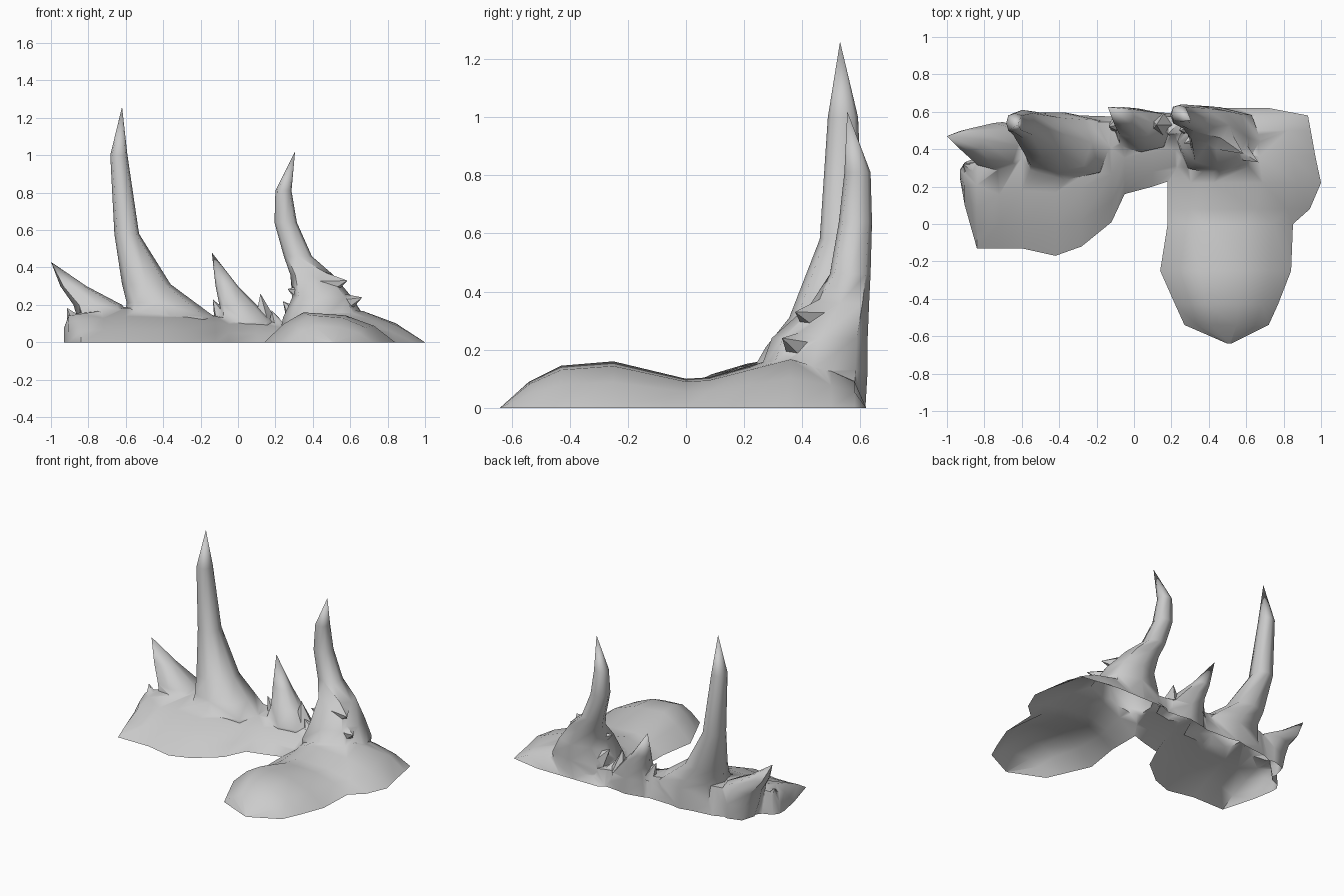
import bpy, bmesh
from math import sin, cos, pi, radians, copysign
from mathutils import Vector

cube = bpy.data.objects.get("Cube")
if cube:
    bpy.data.objects.remove(cube, do_unlink=True)

grey = bpy.data.materials.new("plain grey")
grey.use_nodes = True
grey.diffuse_color = (0.6, 0.6, 0.6, 1)
grey.node_tree.nodes["Principled BSDF"].inputs["Base Color"].default_value = grey.diffuse_color

SKIRT = -0.06   # solids reach below the ground and are trimmed at the end


def finish(name, bm):
    bmesh.ops.remove_doubles(bm, verts=bm.verts, dist=0.0005)
    bmesh.ops.recalc_face_normals(bm, faces=bm.faces)
    mesh = bpy.data.meshes.new(name)
    bm.to_mesh(mesh)
    bm.free()
    mesh.materials.append(grey)
    obj = bpy.data.objects.new(name, mesh)
    bpy.context.collection.objects.link(obj)
    return obj


def loft(name, rows, pointed=False):
    """Closed solid skinned over equal-length point loops."""
    bm = bmesh.new()
    rows = [[bm.verts.new(p) for p in row] for row in rows]
    count = len(rows[0])
    for a, b in zip(rows, rows[1:]):
        for i in range(count):
            j = (i + 1) % count
            bm.faces.new((a[i], a[j], b[j], b[i]))
    bm.faces.new(rows[0])
    if not pointed:
        bm.faces.new(rows[-1])
    return finish(name, bm)


def soft_square(value):
    return copysign(abs(value) ** 0.75, value)


def horn(name, rings, sides=8):
    """Tapered horn; each ring is x, y, z, x radius, y radius, from base to tip."""
    turns = [2 * pi * i / sides for i in range(sides)]
    rows = [[(x + rx * soft_square(cos(a)), y + ry * soft_square(sin(a)), z) for a in turns]
            for x, y, z, rx, ry in rings]
    return loft(name, rows, True)


def thorn(name, base, tip, radius):
    """Small cone aimed from base to tip."""
    base, tip = Vector(base), Vector(tip)
    axis = tip - base
    bm = bmesh.new()
    bmesh.ops.create_cone(bm, cap_ends=True, segments=5, radius1=radius, radius2=0,
                          depth=axis.length)
    turn = axis.to_track_quat("Z", "Y")
    for v in bm.verts:
        v.co = turn @ v.co + (base + tip) / 2
    return finish(name, bm)


# Ridge mound: stations of x, front y, back y, height
ridge = [(-.93, .24, .29, .08), (-.905, .1, .33, .155), (-.84, -.13, .355, .165),
         (-.72, -.13, .51, .185), (-.6, -.13, .56, .2), (-.42, -.17, .58, .19),
         (-.28, -.12, .58, .175), (-.12, .01, .575, .15), (-.05, .16, .59, .14),
         (.1, .2, .6, .13), (.22, .24, .59, .115), (.34, .25, .6, .1)]
ridge_section = [(0, 0), (.2, .36), (.45, .7), (.7, .92), (.95, .95), (1, 0)]
ground = loft("spiked_ground", [
    [(x, f, SKIRT)] + [(x, f + (b - f) * t, h * k) for t, k in ridge_section] + [(x, b, SKIRT)]
    for x, f, b, h in ridge])

# Front lobe mound: stations of y, low x, high x, height
lobe = [(-.64, .5, .52, 0), (-.54, .27, .72, .09), (-.43, .22, .77, .145),
        (-.25, .14, .84, .16), (0, .18, .85, .1), (.08, .18, .94, .105),
        (.22, .18, 1, .145), (.36, .18, .97, .185), (.5, .19, .945, .14),
        (.58, .2, .93, .1), (.62, .25, .72, 0)]
lobe_section = [(1, 0), (.84, .55), (.62, .9), (.3, 1), (.15, .62), (0, 0)]
parts = [loft("lobe_mound", [
    [(b, y, SKIRT)] + [(a + (b - a) * t, y, h * k) for t, k in lobe_section] + [(a, y, SKIRT)]
    for y, a, b, h in lobe])]

# Large horns, flaring into the mounds
parts += [
    horn("tall_horn", [(-.36, .41, -.04, .27, .185), (-.37, .415, .14, .24, .18),
                       (-.41, .435, .21, .185, .16), (-.49, .475, .31, .13, .12),
                       (-.595, .535, .58, .066, .075), (-.637, .54, 1, .046, .052),
                       (-.62, .53, 1.26, 0, 0)]),
    horn("bent_horn", [(.43, .45, -.04, .22, .165), (.46, .44, .13, .22, .185),
                       (.45, .46, .24, .16, .165), (.395, .53, .36, .115, .1),
                       (.32, .565, .46, .075, .07), (.255, .583, .64, .06, .057),
                       (.243, .59, .81, .043, .045), (.305, .555, 1.02, 0, 0)]),
    horn("side_horn", [(-.7, .42, -.04, .11, .12), (-.7, .405, .1, .15, .14),
                       (-.75, .42, .2, .13, .12), (-.88, .45, .3, .07, .06),
                       (-1, .47, .43, 0, 0)]),
    horn("middle_horn", [(.05, .5, -.04, .18, .11), (.04, .5, .11, .15, .115),
                         (0, .54, .2, .1, .08), (-.06, .575, .3, .06, .05),
                         (-.14, .625, .48, 0, 0)])]

# Small thorns: base, tip, radius
thorns = [((.45, .47, .3), (.585, .375, .33), .085),
          ((.52, .42, .19), (.665, .33, .24), .085),
          ((.35, .47, .255), (.265, .43, .285), .06),
          ((.32, .52, .12), (.24, .5, .22), .07),
          ((.14, .53, .11), (.12, .53, .26), .065),
          ((-.08, .53, .12), (-.135, .52, .23), .055),
          ((.21, .51, .08), (.18, .48, .17), .055),
          ((-.86, .28, .09), (-.915, .32, .185), .06),
          ((-.8, .3, .06), (-.8, .365, .18), .07)]
parts += [thorn(f"thorn_{i + 1}", *spec) for i, spec in enumerate(thorns)]

# Fuse everything into one skin
bpy.ops.object.select_all(action="DESELECT")
ground.select_set(True)
bpy.context.view_layer.objects.active = ground
for part in parts:
    union = ground.modifiers.new("fuse", "BOOLEAN")
    union.operation = "UNION"
    union.solver = "EXACT"
    union.object = part
    bpy.ops.object.modifier_apply(modifier=union.name)
    bpy.data.objects.remove(part, do_unlink=True)

# Trim at ground level, leaving the underside open
bm = bmesh.new()
bm.from_mesh(ground.data)
bmesh.ops.bisect_plane(bm, geom=bm.verts[:] + bm.edges[:] + bm.faces[:], dist=0.0001,
                       plane_co=(0, 0, 0), plane_no=(0, 0, 1), clear_inner=True)
bmesh.ops.remove_doubles(bm, verts=bm.verts, dist=0.002)
bm.to_mesh(ground.data)
bm.free()
bpy.ops.object.shade_smooth_by_angle(angle=radians(60))
